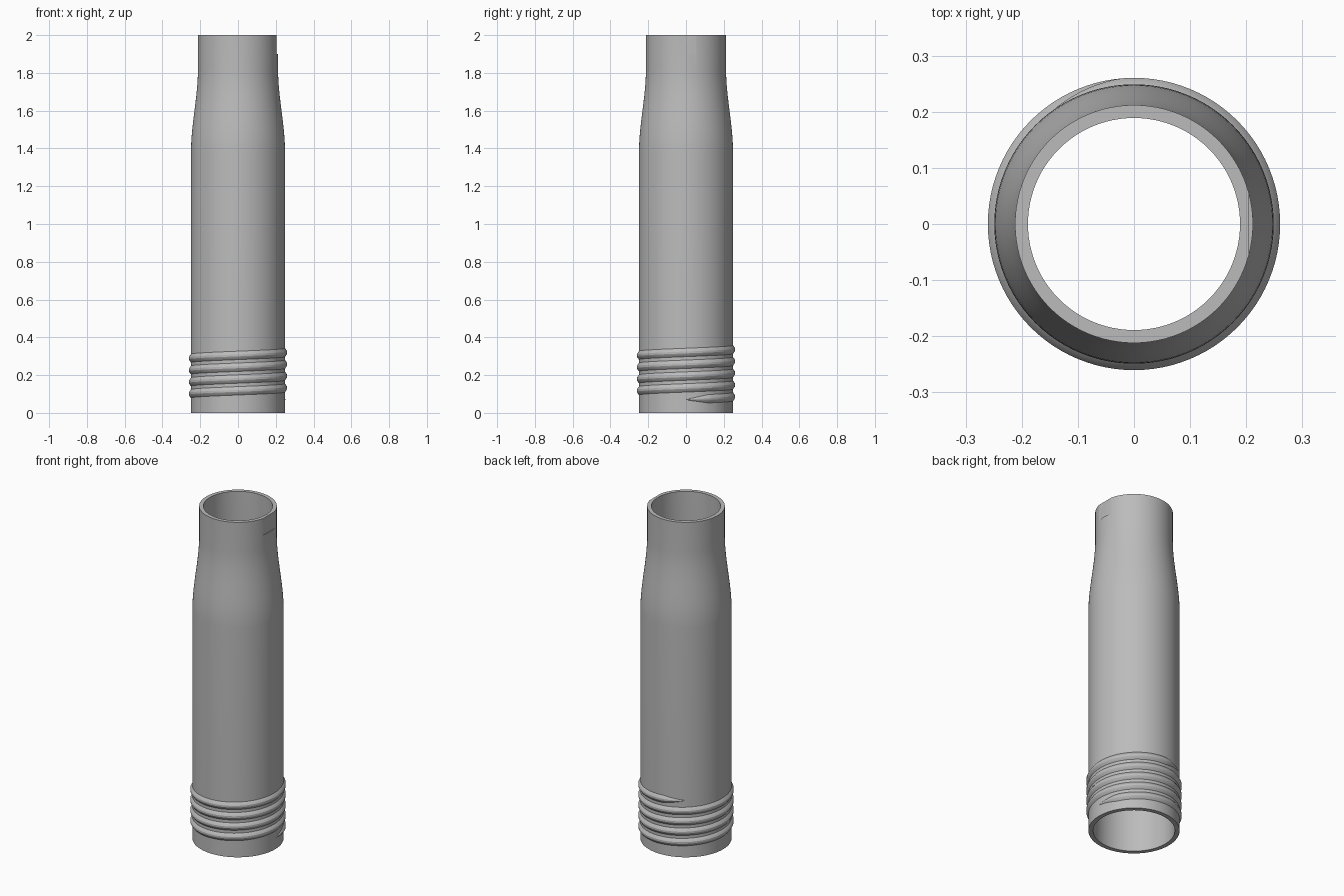
import bpy, bmesh, math

if "Cube" in bpy.data.objects:
    bpy.data.objects.remove(bpy.data.objects["Cube"])

metal = bpy.data.materials.new("grey_metal")
metal.use_nodes = True
metal.diffuse_color = (0.5, 0.5, 0.5, 1)
metal.node_tree.nodes["Principled BSDF"].inputs["Base Color"].default_value = (0.5, 0.5, 0.5, 1)

SEGMENTS = 96
BODY_R, NECK_R = 0.249, 0.212
BODY_IN, NECK_IN = 0.223, 0.189
FLAT_X, FLAT_Z = 0.205, 1.9


def make_object(name, bm):
    bmesh.ops.recalc_face_normals(bm, faces=bm.faces)
    mesh = bpy.data.meshes.new(name)
    bm.to_mesh(mesh)
    bm.free()
    mesh.materials.append(metal)
    obj = bpy.data.objects.new(name, mesh)
    bpy.context.collection.objects.link(obj)
    bpy.ops.object.select_all(action="DESELECT")
    obj.select_set(True)
    bpy.context.view_layer.objects.active = obj
    return obj


def bridge(bm, a, b, closed=True):
    for i in range(len(a) if closed else len(a) - 1):
        j = (i + 1) % len(a)
        bm.faces.new((a[i], a[j], b[j], b[i]))


def shoulder(wide, narrow, start, end, steps=14):
    """Smooth S-shaped taper as (radius, height) points."""
    points = []
    for i in range(steps + 1):
        t = i / steps
        points.append((wide + (narrow - wide) * t * t * (3 - 2 * t),
                       start + (end - start) * t))
    return points


# Hollow tube: outer profile up, inner profile back down
outer = [(BODY_R, 0)] + shoulder(BODY_R, NECK_R, 1.38, 1.82) + [(NECK_R, 2)]
inner = [(BODY_IN, 0)] + shoulder(BODY_IN, NECK_IN, 1.38, 1.82) + [(NECK_IN, 2)]
bm = bmesh.new()
rings = []
for r, z in outer + inner[::-1]:
    rings.append([bm.verts.new((r * math.cos(math.tau * i / SEGMENTS),
                                r * math.sin(math.tau * i / SEGMENTS), z))
                  for i in range(SEGMENTS)])
for k, ring in enumerate(rings):
    bridge(bm, ring, rings[(k + 1) % len(rings)])
tube = make_object("tube", bm)

# Two wrench flats cut into the sides of the neck
for side, sign in (("left", 1), ("right", -1)):
    bm = bmesh.new()
    bmesh.ops.create_cube(bm, size=1)
    for v in bm.verts:
        v.co.x = sign * (FLAT_X + 0.05 + 0.1 * v.co.x)
        v.co.z = FLAT_Z + 0.1 + 0.2 * v.co.z + (0.05 if v.co.z > 0 else 0)
    cutter = make_object(side + "_flat_cutter", bm)
    cutter.hide_render = True
    cutter.hide_set(True)
    cut = tube.modifiers.new(side + "_flat", "BOOLEAN")
    cut.operation = "DIFFERENCE"
    cut.solver = "EXACT"
    cut.object = cutter

tube.select_set(True)
bpy.context.view_layer.objects.active = tube
for modifier in list(tube.modifiers):
    bpy.ops.object.modifier_apply(modifier=modifier.name)
for name in ("left_flat_cutter", "right_flat_cutter"):
    bpy.data.objects.remove(bpy.data.objects[name])
bpy.ops.object.shade_smooth_by_angle(angle=math.radians(25))

# Right-handed helical thread with a rounded crest, fading out at both ends
PITCH, TURNS, START = 0.0625, 4.35, 0.07
section = [(-0.004, -0.026), (0.0015, -0.021), (0.009, -0.010), (0.0115, -0.005),
           (0.0115, 0.005), (0.009, 0.010), (0.0015, 0.021), (-0.004, 0.026)]
bm = bmesh.new()
rows = []
steps = int(TURNS * SEGMENTS)
for i in range(steps + 1):
    a = math.tau * i / SEGMENTS
    fade = min(1, (i + 0.5) / 8, (steps - i + 0.5) / 8)
    z = START + PITCH * i / SEGMENTS
    rows.append([bm.verts.new(((BODY_R + d * fade) * math.cos(a),
                               (BODY_R + d * fade) * math.sin(a), z + h * fade))
                 for d, h in section])
for a, b in zip(rows, rows[1:]):
    bridge(bm, a, b)
bm.faces.new(rows[0])
bm.faces.new(rows[-1])
make_object("thread", bm)
bpy.ops.object.shade_smooth_by_angle(angle=math.radians(25))
